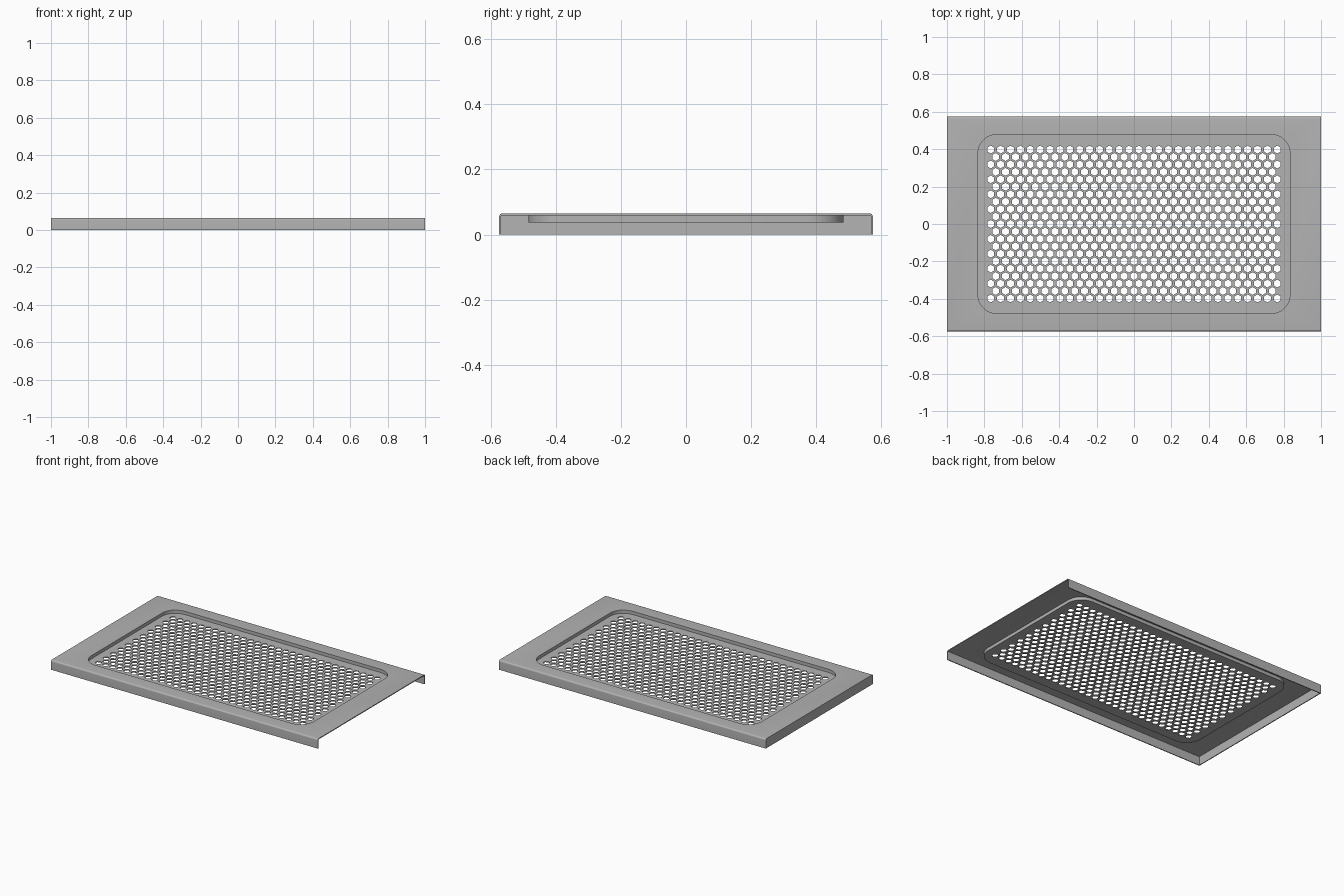
import bpy, bmesh, math
from mathutils import Vector

W, H, T = 0.574, 0.065, 0.006      # half depth, height, sheet thickness
BEND = 0.01                        # outer bend radius
PX, PY, PR, PZ = 0.834, 0.478, 0.1, 0.043   # pocket half size, corner radius, floor height
COLS, ROWS, HOLE = 30, 21, 0.021   # perforation grid and hole radius
HX, HY = 0.766, 0.398              # outermost hole centres

cube = bpy.data.objects.get("Cube")
if cube:
    bpy.data.objects.remove(cube)

steel = bpy.data.materials.new("grey_steel")
steel.use_nodes = True
grey = (0.45, 0.45, 0.45, 1)
steel.diffuse_color = grey
steel.node_tree.nodes["Principled BSDF"].inputs["Base Color"].default_value = grey


def arc(cx, cy, r, start, sweep, n):
    return [(cx + r * math.cos(start + sweep * i / n),
             cy + r * math.sin(start + sweep * i / n)) for i in range(n + 1)]


def loop(bm, points, z):
    """Closed ring of edges at height z."""
    vs = [bm.verts.new((x, y, z)) for x, y in points]
    return [bm.edges.new((v, vs[(i + 1) % len(vs)])) for i, v in enumerate(vs)]


def sweep(bm, edges, offsets):
    """Extrude edges through a series of steps and return the last edges."""
    for step in offsets:
        geom = bmesh.ops.extrude_edge_only(bm, edges=edges)["geom"]
        verts = [g for g in geom if isinstance(g, bmesh.types.BMVert)]
        edges = [g for g in geom if isinstance(g, bmesh.types.BMEdge)
                 and all(v in verts for v in g.verts)]
        bmesh.ops.translate(bm, verts=verts, vec=step)
        edges = [e for e in edges if len(e.link_faces) == 1
                 and abs(e.verts[0].co.z - e.verts[1].co.z) < 1e-6]
    return edges


bm = bmesh.new()

# flat top sheet around the rounded pocket
yb = W - BEND
border = loop(bm, [(-1, -yb), (1, -yb), (1, yb), (-1, yb)], H)
corners = [(1, 1), (-1, 1), (-1, -1), (1, -1)]
ring = []
for k, (sx, sy) in enumerate(corners):
    ring += arc(sx * (PX - PR), sy * (PY - PR), PR, k * math.pi / 2, math.pi / 2, 10)
rim = loop(bm, ring, H)
bmesh.ops.triangle_fill(bm, edges=border + rim, use_beauty=True, normal=(0, 0, 1))

# pocket wall
floor_edges = sweep(bm, rim, [Vector((0, 0, PZ - H))])

# perforated pocket floor with staggered hexagonal holes
pitch = 2 * HX / (COLS - 1)
for r in range(ROWS):
    odd = r % 2
    for c in range(COLS - odd):
        x = -HX + (c + odd / 2) * pitch
        y = -HY + 2 * HY * r / (ROWS - 1)
        floor_edges += loop(bm, arc(x, y, HOLE, math.pi / 2, 2 * math.pi, 6)[:-1], PZ)
bmesh.ops.triangle_fill(bm, edges=floor_edges, use_beauty=True, normal=(0, 0, 1))

# front and back flanges with a rolled bend
for s, edge in ((-1, border[0]), (1, border[2])):
    path = [Vector((0, s * y, z)) for y, z in arc(yb, H - BEND, BEND, math.pi / 2, -math.pi / 2, 6)]
    path.append(Vector((0, s * W, 0)))
    sweep(bm, [edge], [b - a for a, b in zip(path, path[1:])])

# closed end flange on the right
end = [e for e in bm.edges if all(v.co.x < -0.999 for v in e.verts)]
tips = [v for v in bm.verts if v.co.x < -0.999 and v.co.z < 1e-5]
end.append(bm.edges.new(tips))
bmesh.ops.contextual_create(bm, geom=end)

# consistent outward normals
bmesh.ops.recalc_face_normals(bm, faces=bm.faces)
top = next(f for f in bm.faces if abs(f.normal.z) > 0.99)
if top.normal.z < 0:
    bmesh.ops.reverse_faces(bm, faces=bm.faces)

mesh = bpy.data.meshes.new("perforated_panel")
bm.to_mesh(mesh)
bm.free()
mesh.materials.append(steel)
panel = bpy.data.objects.new("perforated_panel", mesh)
bpy.context.collection.objects.link(panel)

# sheet thickness
shell = panel.modifiers.new("sheet_thickness", 'SOLIDIFY')
shell.thickness = T
shell.offset = -1
shell.use_even_offset = True

bpy.context.view_layer.objects.active = panel
panel.select_set(True)
bpy.ops.object.modifier_apply(modifier=shell.name)
bpy.ops.object.shade_smooth_by_angle(angle=math.radians(30))
